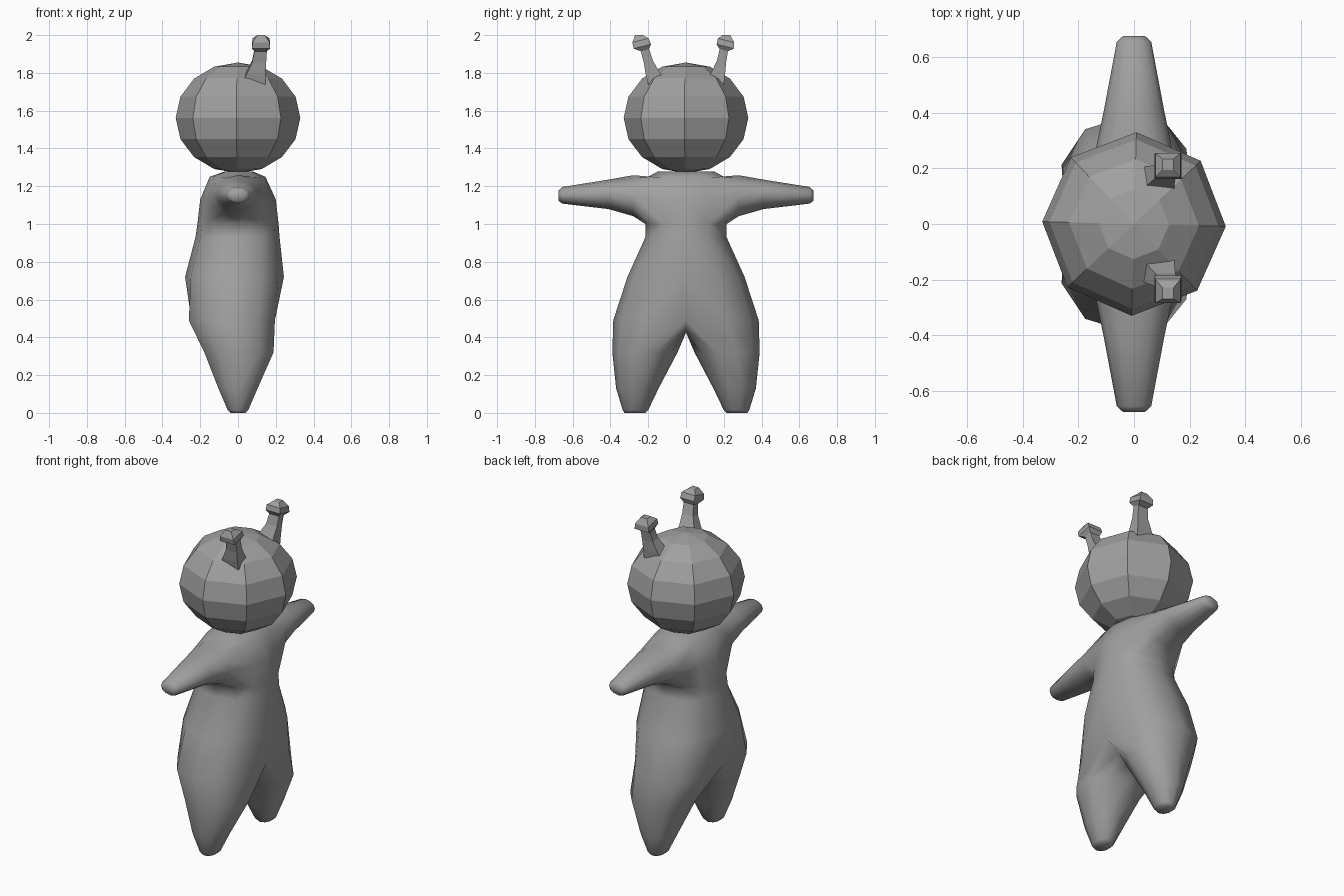
import bpy, bmesh
from math import sin, cos, pi, radians, copysign

if "Cube" in bpy.data.objects:
    bpy.data.objects.remove(bpy.data.objects["Cube"])

grey = bpy.data.materials.new("plain grey")
grey.diffuse_color = (0.35, 0.35, 0.35, 1)
grey.use_nodes = True
grey.node_tree.nodes["Principled BSDF"].inputs["Base Color"].default_value = grey.diffuse_color


def finish(bm, name, smooth):
    bmesh.ops.recalc_face_normals(bm, faces=bm.faces)
    for f in bm.faces:
        f.smooth = smooth
    me = bpy.data.meshes.new(name)
    bm.to_mesh(me)
    bm.free()
    me.materials.append(grey)
    ob = bpy.data.objects.new(name, me)
    bpy.context.collection.objects.link(ob)
    return ob


def bridge(bm, a, b, closed=True):
    n = len(a)
    for i in range(n if closed else n - 1):
        j = (i + 1) % n
        bm.faces.new((a[i], a[j], b[j], b[i]))


def spow(v, p):
    return copysign(abs(v) ** p, v) if abs(v) > 1e-6 else 0.0


# Body: half of it (y >= 0), mirrored. The torso is a stack of half rings.
bm = bmesh.new()
# z, back x, front x, half width y
torso = [(1.278, -0.07, 0.08, 0.15), (1.25, -0.15, 0.145, 0.20),
         (1.13, -0.20, 0.20, 0.205), (1.00, -0.215, 0.215, 0.215),
         (0.93, -0.225, 0.22, 0.215), (0.72, -0.28, 0.243, 0.31),
         (0.49, -0.29, 0.225, 0.385)]
rings = []
for z, xb, xf, hy in torso:
    c, h = (xb + xf) / 2, (xf - xb) / 2
    ring = []
    for k in range(7):
        a = pi * k / 6
        x, y = c + h * spow(cos(a), 0.85), hy * spow(sin(a), 0.85)
        ring.append(bm.verts.new((x, y, z)))
    rings.append(ring)
hip = rings[-1]
for k in (0, 6):
    hip[k].co.x *= 0.85
bm.faces.new(rings[0])
for r in range(len(rings) - 1):
    for k in range(6):
        if r in (1, 2) and 1 <= k <= 4:
            continue  # opening for the arm
        a, b = rings[r], rings[r + 1]
        bm.faces.new((a[k], a[k + 1], b[k + 1], b[k]))

# Arm grows out of the opening: y, half width x, z centre, half height
A, B, C = rings[1:4]
loop = A[1:6] + [B[5]] + C[5:0:-1] + [B[1]]
for y, hx, zc, hz in [(0.28, 0.135, 1.15, 0.108), (0.41, 0.108, 1.157, 0.078),
                      (0.655, 0.062, 1.152, 0.044), (0.675, 0.04, 1.15, 0.027)]:
    new = []
    for i in range(12):
        t = radians(30 + 30 * i)
        new.append(bm.verts.new((hx * cos(t), y, zc + hz * sin(t))))
    bridge(bm, loop, new)
    loop = new
bm.faces.new(loop)

# Leg: the hip ring is closed through the crotch, then tapers to the foot
crotch = [bm.verts.new((x, 0, z)) for x, z in
          ((-0.14, 0.44), (-0.01, 0.425), (0.11, 0.44))]
loop = hip + crotch
# z, back x, front x, inner y, outer y
for z, xb, xf, yi, yo in [(0.32, -0.18, 0.19, 0.045, 0.39),
                          (0.13, -0.105, 0.105, 0.145, 0.37),
                          (0.015, -0.055, 0.055, 0.20, 0.335),
                          (0.0, -0.04, 0.04, 0.215, 0.325)]:
    new = []
    for i in range(10):
        t = radians(-18 + 36 * i)
        new.append(bm.verts.new(((xb + xf) / 2 + (xf - xb) / 2 * cos(t) * 1.04,
                                 (yi + yo) / 2 + (yo - yi) / 2 * sin(t), z)))
    bridge(bm, loop, new)
    loop = new
bm.faces.new(loop)
body = finish(bm, "body", True)
mirror = body.modifiers.new("mirror", 'MIRROR')
mirror.use_axis = (False, True, False)
mirror.merge_threshold = 0.001

# Head: faceted ball
bm = bmesh.new()
bmesh.ops.create_uvsphere(bm, u_segments=8, v_segments=8, radius=1)
head = finish(bm, "head", False)
head.scale = (0.33, 0.33, 0.293)
head.location = (0, 0, 1.562)
head.rotation_euler = (0, 0, radians(-1.5))

# Antennae: four-sided stalks ending in knobs
def antenna(name, side, shift):
    bm = bmesh.new()
    prev = None
    # x, y, z, half size x, half size y
    for i, (x, y, z, hx, hy) in enumerate([
            (0.08, 0.155, 1.75, 0.065, 0.045), (0.095, 0.172, 1.80, 0.05, 0.035),
            (0.112, 0.188, 1.86, 0.037, 0.024), (0.12, 0.20, 1.92, 0.033, 0.022),
            (0.122, 0.208, 1.94, 0.048, 0.046), (0.122, 0.212, 1.972, 0.045, 0.043),
            (0.122, 0.214, 2.0, 0.02, 0.02)]):
        y += shift * i / 6
        ring = [bm.verts.new((x + sx * hx, side * (y + sy * hy), z - 0.25 * sy * hy * (i < 6)))
                for sx, sy in ((1, 1), (-1, 1), (-1, -1), (1, -1))]
        if prev:
            bridge(bm, prev, ring)
        else:
            bm.faces.new(ring)
        prev = ring
    bm.faces.new(prev)
    finish(bm, name, False)


antenna("left_antenna", 1, 0.0)
antenna("right_antenna", -1, 0.035)
